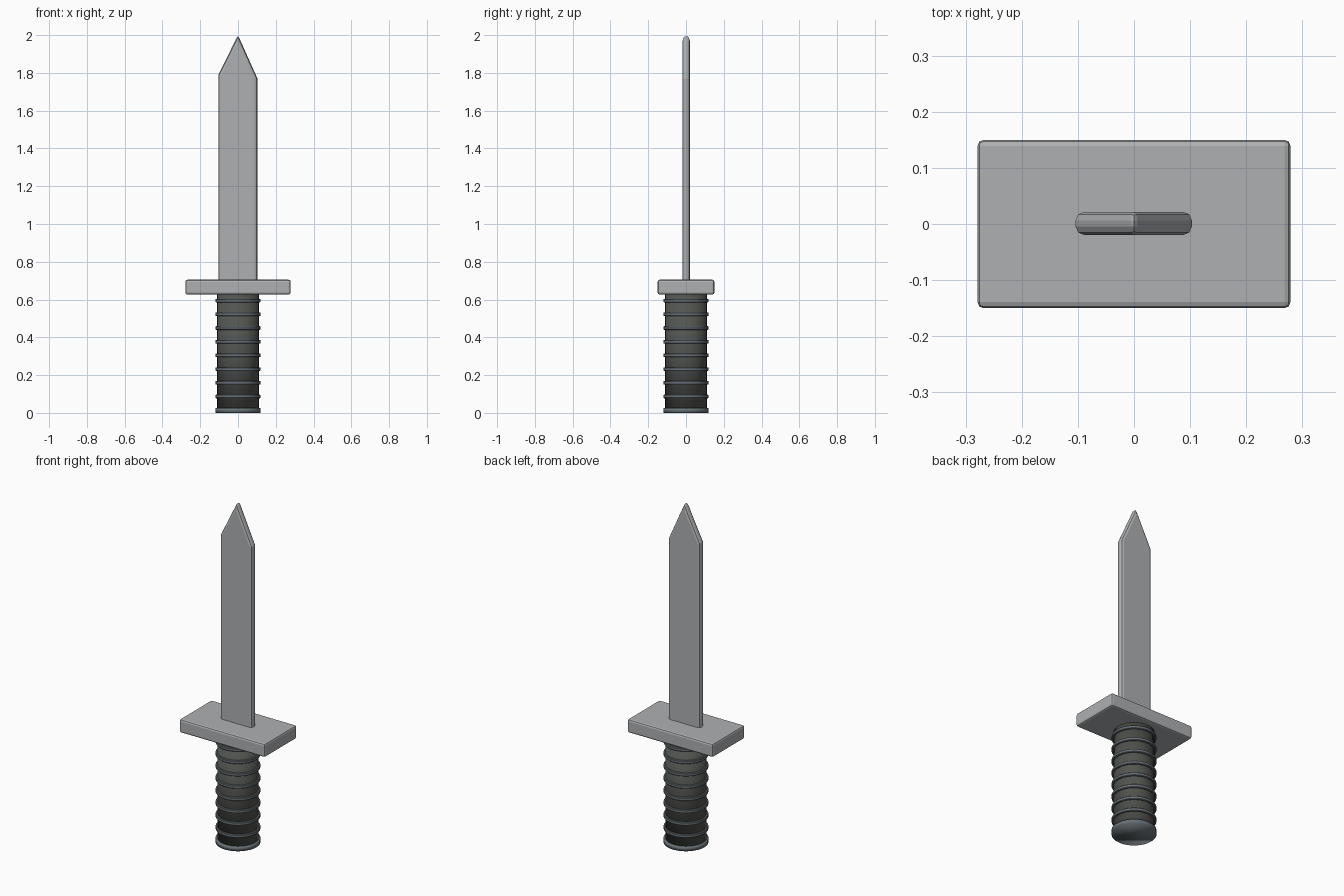
import bpy, bmesh
from math import radians

if "Cube" in bpy.data.objects:
    bpy.data.objects.remove(bpy.data.objects["Cube"])


def material(name, rgb):
    m = bpy.data.materials.new(name)
    m.diffuse_color = (*rgb, 1)
    m.use_nodes = True
    m.node_tree.nodes["Principled BSDF"].inputs["Base Color"].default_value = m.diffuse_color
    return m


def prism(name, outline, axis, depth, start, bevel, mat):
    """Extrude an outline along y or z and round its edges."""
    bm = bmesh.new()
    if axis == 'y':
        pts = [(a, start, b) for a, b in outline]
        move = (0, depth, 0)
    else:
        pts = [(a, b, start) for a, b in outline]
        move = (0, 0, depth)
    face = bm.faces.new([bm.verts.new(p) for p in pts])
    ext = bmesh.ops.extrude_face_region(bm, geom=[face])
    bmesh.ops.translate(bm, vec=move,
                        verts=[g for g in ext['geom'] if isinstance(g, bmesh.types.BMVert)])
    bmesh.ops.recalc_face_normals(bm, faces=bm.faces)
    mesh = bpy.data.meshes.new(name)
    bm.to_mesh(mesh)
    bm.free()
    mesh.materials.append(mat)
    obj = bpy.data.objects.new(name, mesh)
    bpy.context.collection.objects.link(obj)
    mod = obj.modifiers.new("rounded_edges", 'BEVEL')
    mod.width = bevel
    mod.segments = 2
    mod.limit_method = 'ANGLE'
    mod.angle_limit = radians(70)
    return obj


def lathe_part(name, radius, z0, z1, mat, bevel=0, soft=False):
    bpy.ops.mesh.primitive_cylinder_add(vertices=32, radius=radius, depth=z1 - z0,
                                        location=(0, 0, (z0 + z1) / 2))
    obj = bpy.context.object
    obj.name = name
    obj.data.materials.append(mat)
    if bevel:
        mod = obj.modifiers.new("rounded_edges", 'BEVEL')
        mod.width = bevel
    if soft:
        bpy.ops.object.shade_smooth()
    else:
        bpy.ops.object.shade_smooth_by_angle(angle=radians(50))
    return obj


steel = material("steel", (0.42, 0.435, 0.445))
grip_mat = material("dark_grip", (0.085, 0.09, 0.08))
ring_mat = material("ring_grey", (0.14, 0.165, 0.185))

# Flat blade with a slightly uneven point
prism("blade", [(-0.104, 0.66), (0.103, 0.66), (0.103, 1.77), (0, 2.0), (-0.104, 1.79)],
      'y', 0.041, -0.0195, 0.015, steel)

# Rectangular crossguard
prism("crossguard", [(-0.279, -0.15), (0.279, -0.15), (0.279, 0.15), (-0.279, 0.15)],
      'z', 0.079, 0.626, 0.011, steel)

# Round grip, softly shaded over its ends
lathe_part("grip", 0.11, 0.008, 0.635, grip_mat, soft=True)

# Evenly spaced raised rings, the lowest one forming the butt
lathe_part("butt_ring", 0.12, 0.0, 0.025, ring_mat, soft=True)
for i in range(1, 9):
    z = 0.015 + 0.0725 * i
    lathe_part(f"grip_ring_{i}", 0.12, z - 0.01, z + 0.009, ring_mat, 0.003)
